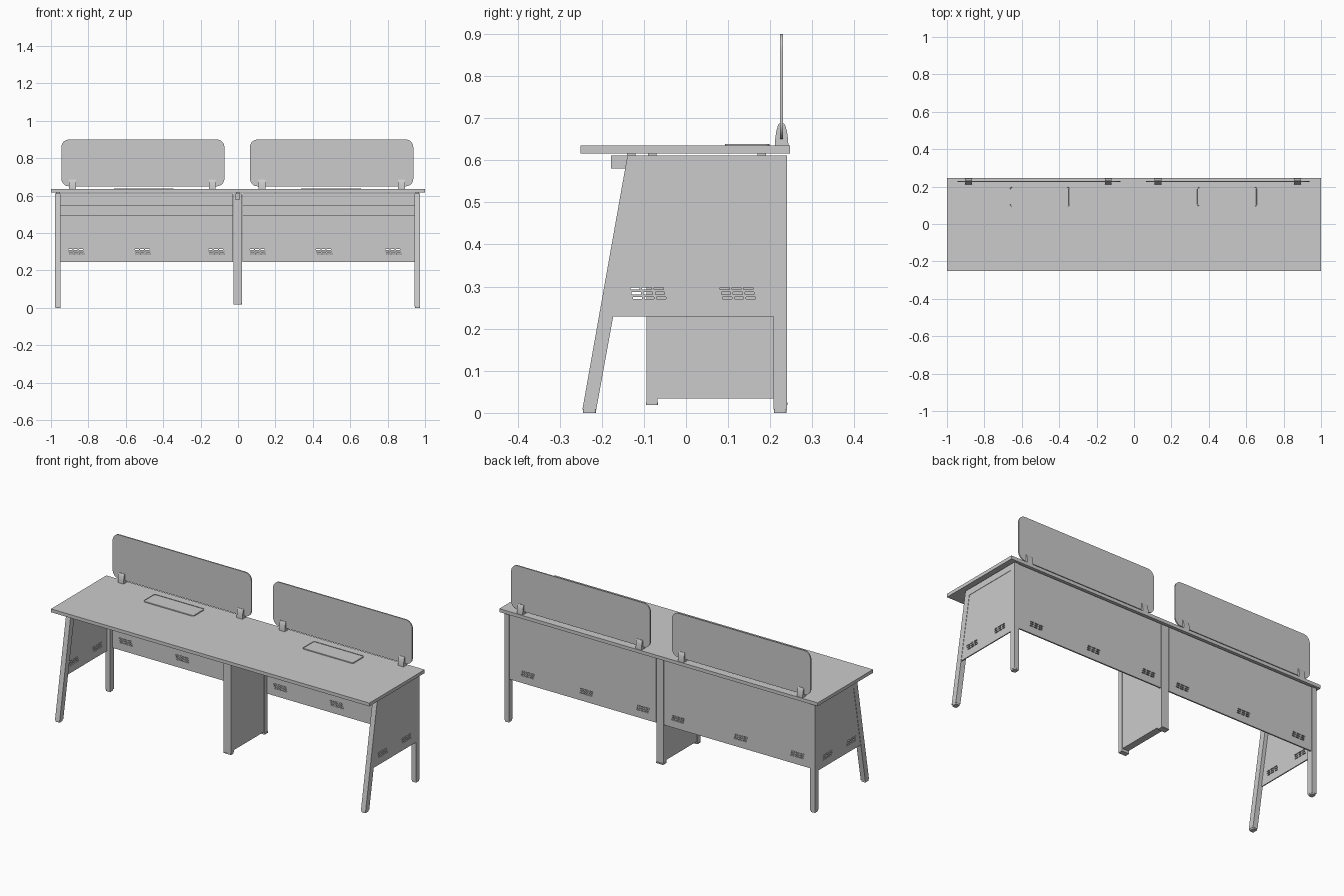
import bpy, bmesh, math
from mathutils import Vector

if "Cube" in bpy.data.objects:
    bpy.data.objects.remove(bpy.data.objects["Cube"])


def add_box(bm, x0, x1, y0, y1, z0, z1):
    v = [bm.verts.new((x, y, z)) for x in (x0, x1) for y in (y0, y1) for z in (z0, z1)]
    for f in ((0, 1, 3, 2), (4, 6, 7, 5), (0, 4, 5, 1), (2, 3, 7, 6), (0, 2, 6, 4), (1, 5, 7, 3)):
        bm.faces.new([v[i] for i in f])


def finish(name, bm):
    bmesh.ops.recalc_face_normals(bm, faces=bm.faces)
    me = bpy.data.meshes.new(name)
    bm.to_mesh(me)
    bm.free()
    ob = bpy.data.objects.new(name, me)
    bpy.context.collection.objects.link(ob)
    return ob


def boxes(name, *dims):
    bm = bmesh.new()
    for d in dims:
        add_box(bm, *d)
    return finish(name, bm)


def prism_bm(pts, axis, a, b):
    """Extrude a 2D outline from a to b along an axis."""
    place = {'x': lambda p, t: (t, p[0], p[1]),
             'y': lambda p, t: (p[0], t, p[1]),
             'z': lambda p, t: (p[0], p[1], t)}[axis]
    bm = bmesh.new()
    lo = [bm.verts.new(place(p, a)) for p in pts]
    hi = [bm.verts.new(place(p, b)) for p in pts]
    bm.faces.new(lo)
    top = bm.faces.new(hi)
    n = len(pts)
    for i in range(n):
        j = (i + 1) % n
        bm.faces.new((lo[i], lo[j], hi[j], hi[i]))
    return bm, top


def prism(name, pts, axis, a, b):
    return finish(name, prism_bm(pts, axis, a, b)[0])


def rounded(u0, u1, v0, v1, r, n=6):
    pts = []
    for k, (cu, cv) in enumerate(((u1 - r, v1 - r), (u0 + r, v1 - r), (u0 + r, v0 + r), (u1 - r, v0 + r))):
        for i in range(n + 1):
            t = math.pi / 2 * (k + i / n)
            pts.append((cu + r * math.cos(t), cv + r * math.sin(t)))
    return pts


def smooth(ob):
    bpy.ops.object.select_all(action='DESELECT')
    bpy.context.view_layer.objects.active = ob
    ob.select_set(True)
    bpy.ops.object.shade_smooth_by_angle(angle=math.radians(30))


def cut_slots(ob, axis, centres, z, depth):
    """Cut staggered 3 x 3 groups of vent slots through a panel."""
    bm = bmesh.new()
    for c in centres:
        for row in (-1, 0, 1):
            for col in (-1, 0, 1):
                u = c + col * 0.028 - row * 0.003
                zz = z + row * 0.0115
                span, rest = (u - 0.011, u + 0.011), (zz - 0.0025, zz + 0.0025)
                if axis == 'x':
                    add_box(bm, *depth, *span, *rest)
                else:
                    add_box(bm, *span, *depth, *rest)
    cutter = finish('slot_cutter', bm)
    cutter.hide_render = True
    mod = ob.modifiers.new('vents', 'BOOLEAN')
    mod.operation, mod.solver, mod.object = 'DIFFERENCE', 'EXACT', cutter
    bpy.context.view_layer.objects.active = ob
    bpy.ops.object.modifier_apply(modifier=mod.name)
    bpy.data.objects.remove(cutter)


# Tabletop
boxes('tabletop', (-1, 1, -0.25, 0.247, 0.616, 0.635))

# End frames: slanted front leg, mitred top rail, straight rear leg
for side, xc in (('left', -0.963), ('right', 0.959)):
    a, b = xc - 0.0145, xc + 0.0145
    sign = -1 if xc < 0 else 1
    prism(side + '_front_leg', [(-0.246, 0.008), (-0.213, 0.008), (-0.110, 0.576), (-0.139, 0.611)], 'x', a, b)
    prism(side + '_top_rail', [(-0.139, 0.611), (-0.110, 0.576), (0.208, 0.576), (0.24, 0.611)], 'x', a, b)
    prism(side + '_rear_leg', [(0.24, 0.611), (0.208, 0.576), (0.208, 0.008), (0.24, 0.008)], 'x', a, b)
    for part, y0, y1 in (('front', -0.246, -0.213), ('rear', 0.208, 0.24)):
        prism(f'{side}_{part}_foot', rounded(a + 0.001, b - 0.001, y0 + 0.001, y1 - 0.001, 0.005, 3), 'z', 0, 0.008)
    # Vented side panel between the legs
    outer = xc + sign * 0.0125
    inner = outer - sign * 0.006
    panel = prism(side + '_side_panel', [(-0.173, 0.229), (0.208, 0.229), (0.208, 0.576), (-0.110, 0.576)], 'x', inner, outer)
    lo, hi = sorted((inner, outer))
    cut_slots(panel, 'x', (-0.09, 0.123), 0.284, (lo - 0.01, hi + 0.01))
    # Spacers carrying the top
    boxes(side + '_top_spacers', *[(xc - 0.01, xc + 0.01, y - 0.01, y + 0.01, 0.611, 0.616) for y in (-0.08, 0.18)])

# Centre support: two legs, infill panel, beam and feet
boxes('centre_front_leg', (-0.024, 0.021, -0.094, -0.068, 0.025, 0.611))
boxes('centre_rear_leg', (-0.024, 0.021, 0.208, 0.236, 0.025, 0.611))
boxes('centre_panel', (-0.021, 0.018, -0.068, 0.208, 0.034, 0.60))
boxes('centre_beam', (-0.015, 0.012, -0.178, 0.21, 0.580, 0.611))
for part, y0, y1 in (('front', -0.095, -0.067), ('rear', 0.208, 0.241)):
    prism(f'centre_{part}_foot', rounded(-0.025, 0.022, y0, y1, 0.004, 3), 'z', 0.019, 0.025)
boxes('centre_top_spacers', *[(-0.012, 0.009, y - 0.01, y + 0.01, 0.611, 0.616) for y in (-0.13, 0.18)])

# Rear modesty panels with vents, and the cable trays in front of them
for side, x0, x1, vents in (('left', -0.9485, -0.027, (-0.865, -0.51, -0.115)),
                            ('right', 0.024, 0.9445, (0.105, 0.46, 0.83))):
    panel = boxes(side + '_modesty_panel', (x0, x1, 0.228, 0.236, 0.245, 0.611))
    cut_slots(panel, 'y', vents, 0.30, (0.21, 0.25))
    prism(side + '_cable_tray',
          [(0.14, 0.55), (0.14, 0.495), (0.228, 0.495), (0.228, 0.55), (0.224, 0.55),
           (0.224, 0.499), (0.144, 0.499), (0.144, 0.55)], 'x', x0, x1)

# Desk screens
for side, x0, x1 in (('left', -0.944, -0.073), ('right', 0.064, 0.937)):
    smooth(prism(side + '_screen', rounded(x0, x1, 0.65, 0.90, 0.04, 8), 'y', 0.2235, 0.2305))

# Screen clamps: tapered pads either side of the glass on a slotted base
for i, xc in enumerate((-0.885, -0.138, 0.128, 0.874)):
    half = [(0.016, 0.635), (0.0155, 0.648), (0.013, 0.667), (0.009, 0.682), (0.006, 0.687), (0.0035, 0.687), (0.0035, 0.65)]
    outline = [(0.227 + d, z) for d, z in half] + [(0.227 - d, z) for d, z in reversed(half)]
    smooth(prism(f'screen_clamp_{i + 1}', outline, 'x', xc - 0.018, xc + 0.018))

# Cable access flaps let into the top
for side, x0, x1 in (('left', -0.663, -0.345), ('right', 0.338, 0.657)):
    bm, top = prism_bm(rounded(x0, x1, 0.093, 0.198, 0.012, 4), 'z', 0.633, 0.638)
    bmesh.ops.inset_region(bm, faces=[top], thickness=0.010)
    bmesh.ops.inset_region(bm, faces=[top], thickness=0.001, depth=-0.002)
    bmesh.ops.inset_region(bm, faces=[top], thickness=0.002)
    bmesh.ops.inset_region(bm, faces=[top], thickness=0.001, depth=0.002)
    finish(side + '_cable_flap', bm)
